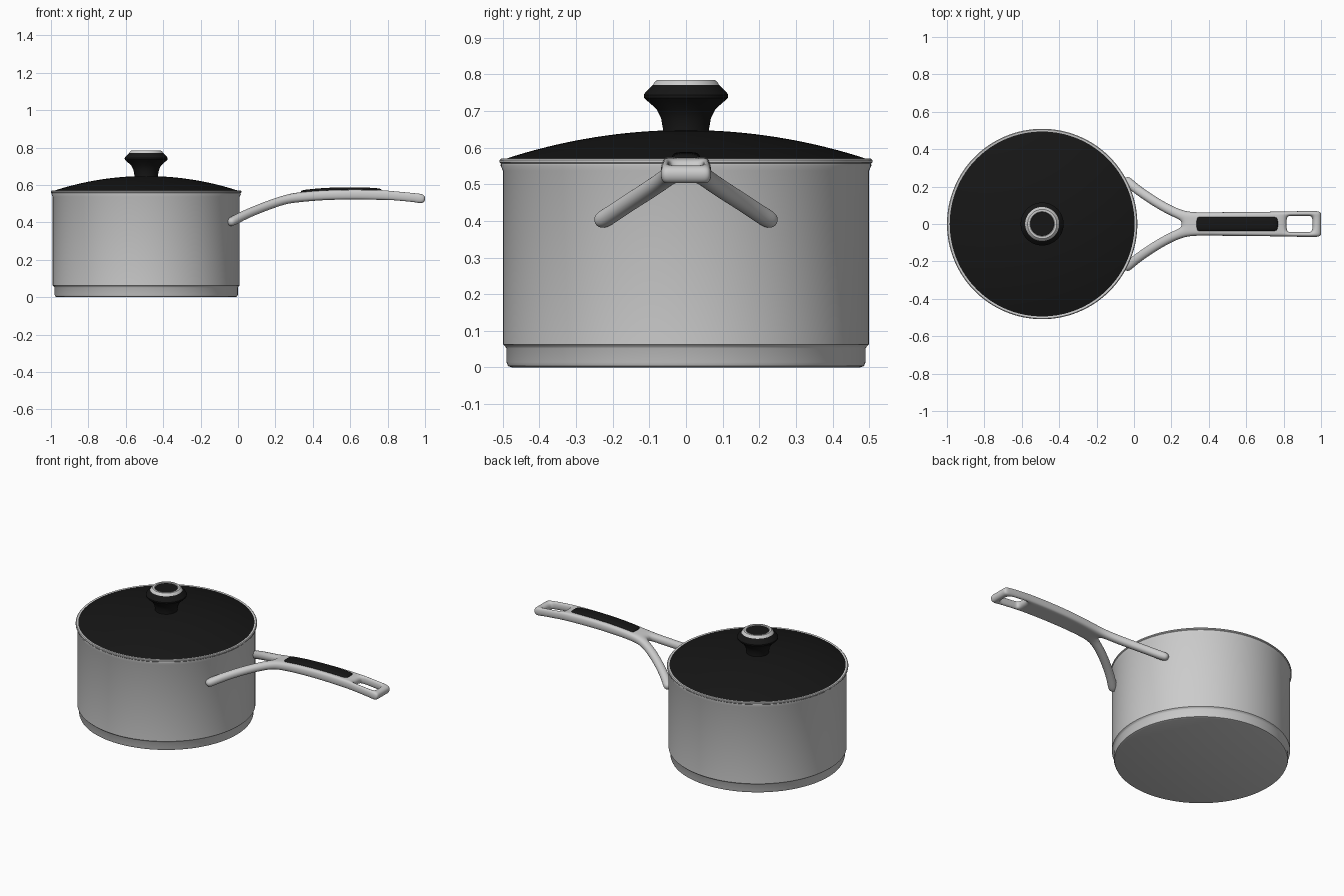
import bpy, bmesh, math

if "Cube" in bpy.data.objects:
    bpy.data.objects.remove(bpy.data.objects["Cube"])

CX = -0.491  # axis of the pan body

black = bpy.data.materials.new("black")
black.diffuse_color = (0.008, 0.008, 0.008, 1)
black.use_nodes = True
black.node_tree.nodes["Principled BSDF"].inputs["Base Color"].default_value = black.diffuse_color


def finish(name, bm, mat=None):
    mesh = bpy.data.meshes.new(name)
    bm.to_mesh(mesh)
    bm.free()
    ob = bpy.data.objects.new(name, mesh)
    bpy.context.collection.objects.link(ob)
    if mat:
        mesh.materials.append(mat)
    return ob


def lathe(name, profile, mat=None, steps=128):
    """Revolve an (r, z) profile about the pan axis."""
    bm = bmesh.new()
    vs = [bm.verts.new((r, 0, z)) for r, z in profile]
    es = [bm.edges.new(p) for p in zip(vs, vs[1:])]
    bmesh.ops.spin(bm, geom=vs + es, cent=(0, 0, 0), axis=(0, 0, 1),
                   angle=math.tau, steps=steps)
    bmesh.ops.remove_doubles(bm, verts=bm.verts, dist=1e-5)
    bmesh.ops.recalc_face_normals(bm, faces=bm.faces)
    ob = finish(name, bm, mat)
    ob.location.x = CX
    bpy.ops.object.select_all(action='DESELECT')
    ob.select_set(True)
    bpy.context.view_layer.objects.active = ob
    bpy.ops.object.shade_smooth_by_angle(angle=math.radians(35))
    return ob


def soft_slab(name, strips, thickness, mat=None):
    """Half sheet of quad strips, mirrored over y, thickened and subdivided."""
    bm = bmesh.new()
    for rows in strips:
        grid = [[bm.verts.new(p) for p in row] for row in rows]
        for a, b in zip(grid, grid[1:]):
            bm.faces.new((a[0], b[0], b[1], a[1]))
    bmesh.ops.remove_doubles(bm, verts=bm.verts, dist=1e-5)
    for f in bm.faces:
        f.smooth = True
    ob = finish(name, bm, mat)
    m = ob.modifiers.new("mirror", 'MIRROR')
    m.use_axis = (False, True, False)
    s = ob.modifiers.new("thickness", 'SOLIDIFY')
    s.thickness = thickness
    s.offset = 0
    d = ob.modifiers.new("smooth", 'SUBSURF')
    d.levels = d.render_levels = 3
    return ob


# pan body with stepped base and hollow inside
lathe("pan_body", [(0, 0), (0.475, 0), (0.486, 0.004), (0.49, 0.014), (0.49, 0.052),
                   (0.494, 0.058), (0.5, 0.063), (0.5, 0.537), (0.506, 0.551),
                   (0.505, 0.557), (0.497, 0.557), (0.49, 0.54), (0.49, 0.07), (0, 0.07)])

# lid: steel rim and dark dome
lathe("lid_rim", [(0.485, 0.556), (0.505, 0.556), (0.509, 0.56), (0.509, 0.566),
                  (0.505, 0.57), (0.498, 0.57), (0.485, 0.566), (0.485, 0.556)])
R0, Z0, H = 0.5, 0.567, 0.081
R = (R0 ** 2 + H ** 2) / (2 * H)
dome = []
for i in range(17):
    r = R0 * (1 - i / 16)
    dome.append((r, Z0 + H - R + math.sqrt(R * R - r * r)))
lathe("lid_dome", [(0, 0.558), (0.49, 0.558)] + dome, black)

# knob: flared body, steel ring, dark centre
lathe("knob", [(0, 0.63), (0.063, 0.63), (0.063, 0.652), (0.068, 0.68), (0.08, 0.705),
               (0.105, 0.727), (0.114, 0.736), (0.115, 0.744), (0.111, 0.751),
               (0.091, 0.771)], black)
lathe("knob_ring", [(0.091, 0.77), (0.086, 0.779), (0.078, 0.785), (0.066, 0.785),
                    (0.062, 0.779)])
lathe("knob_centre", [(0.064, 0.781), (0, 0.781)], black)

# handle: fork arms flow into a bar with a hanging hole
arm = [((-0.075, 0.224), (-0.032, 0.264), 0.394),
       ((-0.035, 0.19), (0.002, 0.23), 0.413),
       ((0.025, 0.145), (0.06, 0.185), 0.444),
       ((0.115, 0.085), (0.145, 0.13), 0.480),
       ((0.195, 0.042), (0.22, 0.09), 0.508),
       ((0.252, 0.018), (0.275, 0.07), 0.525)]
bar = [(0.33, 0.022, 0.063, 0.535), (0.45, 0.033, 0.064, 0.546),
       (0.62, 0.04, 0.065, 0.55), (0.76, 0.042, 0.067, 0.547),
       (0.818, 0.042, 0.068, 0.544), (0.84, 0.042, 0.069, 0.542),
       (0.93, 0.042, 0.07, 0.534), (0.953, 0.042, 0.07, 0.531),
       (1.002, 0.042, 0.07, 0.523)]
side = [[(*i, z), (*o, z)] for i, o, z in arm]
side += [[(x, a, z), (x, w, z)] for x, a, w, z in bar]
crotch = arm[-1]
mid = [[(0.25, 0, crotch[2]), (*crotch[0], crotch[2])]]
mid += [[(x, 0, z), (x, a, z)] for x, a, w, z in bar[:5]]
tip = [[(x, 0, z), (x, a, z)] for x, a, w, z in bar[-2:]]
soft_slab("handle", [side, mid, tip], 0.052)

# dark grip inlay on top of the bar
grip = [(0.334, 0.556), (0.36, 0.561), (0.45, 0.57), (0.55, 0.574),
        (0.65, 0.574), (0.74, 0.57), (0.771, 0.565)]
soft_slab("grip_inlay", [[[(x, 0, z), (x, 0.04, z)] for x, z in grip]], 0.028, black)
